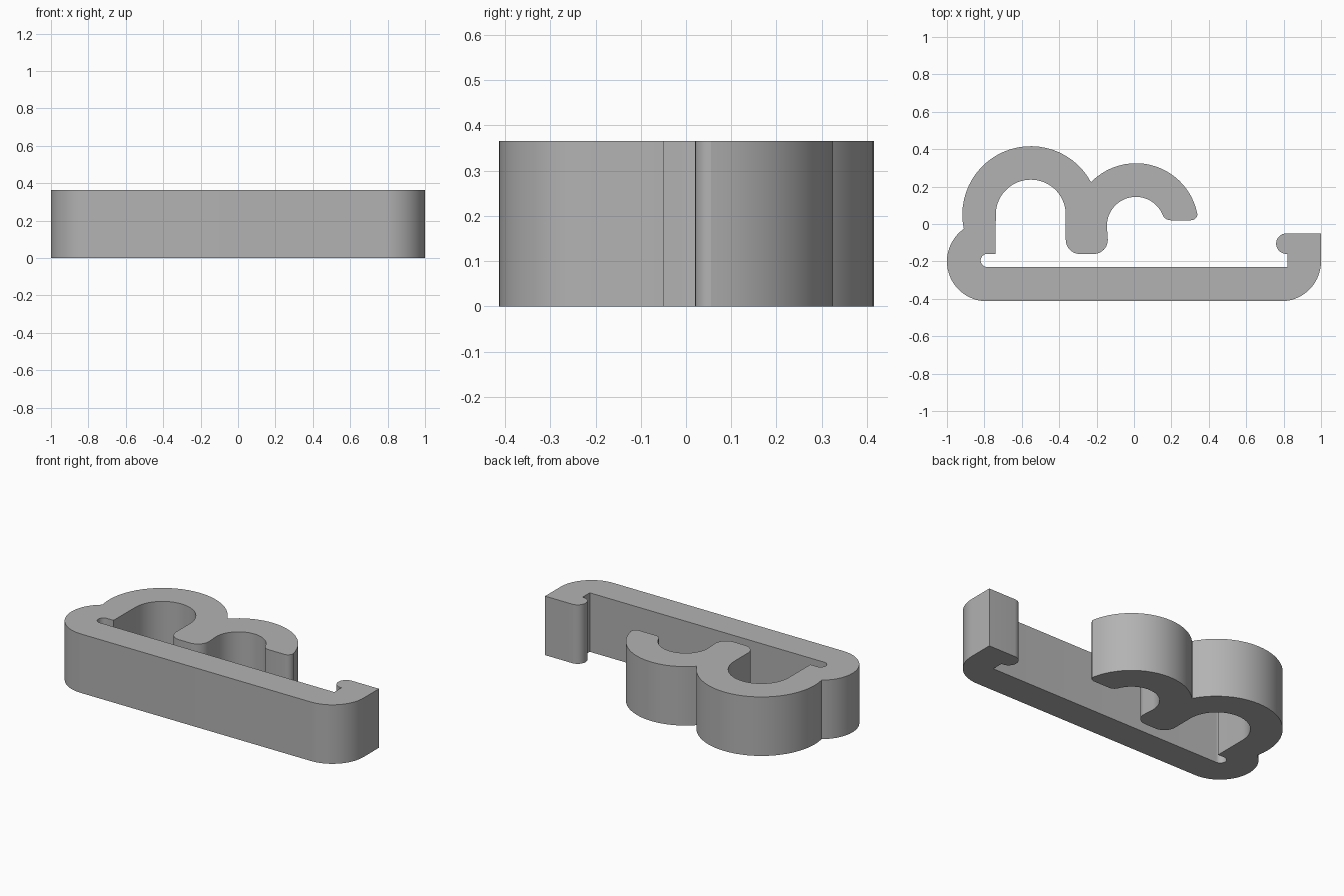
import bpy, bmesh, math

if "Cube" in bpy.data.objects:
    bpy.data.objects.remove(bpy.data.objects["Cube"])

HEIGHT = 0.365


def arc(cx, cy, r, start, end, step=6):
    """Points along an arc, angles in degrees (end < start runs clockwise)."""
    n = max(2, round(abs(end - start) / step))
    angles = [math.radians(start + (end - start) * i / n) for i in range(n + 1)]
    return [(cx + r * math.cos(a), cy + r * math.sin(a)) for a in angles]


# Long base bar with its rounded right end
outline = arc(0.787, -0.2, 0.213, -90, 0)
# Catch hook at the right end
outline += [(1.0, -0.05)]
outline += arc(0.815, -0.105, 0.055, 90, 270, 12)
outline += [(0.82, -0.16), (0.82, -0.23)]
# Narrow hinge slot at the left end
outline += arc(-0.785, -0.195, 0.035, 270, 90, 15)
outline += [(-0.74, -0.16)]
# Inside of the large loop
outline += arc(-0.552, 0.05, 0.187, 180, 0)
# Rounded tooth between the loops
outline += arc(-0.29, -0.085, 0.075, 180, 270, 9)
outline += arc(-0.215, -0.085, 0.075, 270, 360, 9)
# Inside of the small loop and its rounded tip
outline += arc(0.01, -0.01, 0.155, 180, 26)
outline += arc(0.195, 0.065, 0.045, 200, 270, 14)
outline += arc(0.305, 0.055, 0.035, 270, 360, 15)
# Outside of the small loop, large loop and left end
outline += arc(0.01, -0.01, 0.335, 11, 135.5)
outline += arc(-0.552, 0.05, 0.366, 28.6, 191.5)
outline += arc(-0.787, -0.2, 0.213, 125, 270)

# Extrude the outline into the clip
bm = bmesh.new()
bottom = bm.faces.new([bm.verts.new((x, y, 0)) for x, y in outline])
top = bmesh.ops.extrude_face_region(bm, geom=[bottom], use_keep_orig=True)
bmesh.ops.translate(bm, vec=(0, 0, HEIGHT),
                    verts=[g for g in top["geom"] if isinstance(g, bmesh.types.BMVert)])
bmesh.ops.remove_doubles(bm, verts=bm.verts, dist=0.0005)
bmesh.ops.recalc_face_normals(bm, faces=bm.faces)
mesh = bpy.data.meshes.new("clip_body")
bm.to_mesh(mesh)
bm.free()

clip = bpy.data.objects.new("clip_body", mesh)
bpy.context.collection.objects.link(clip)
grey = bpy.data.materials.new("light grey")
grey.diffuse_color = (0.45, 0.45, 0.45, 1)
grey.use_nodes = True
grey.node_tree.nodes["Principled BSDF"].inputs["Base Color"].default_value = grey.diffuse_color
mesh.materials.append(grey)

# Smooth round walls, sharp rims
bpy.context.view_layer.objects.active = clip
clip.select_set(True)
bpy.ops.object.shade_smooth_by_angle(angle=math.radians(30))
